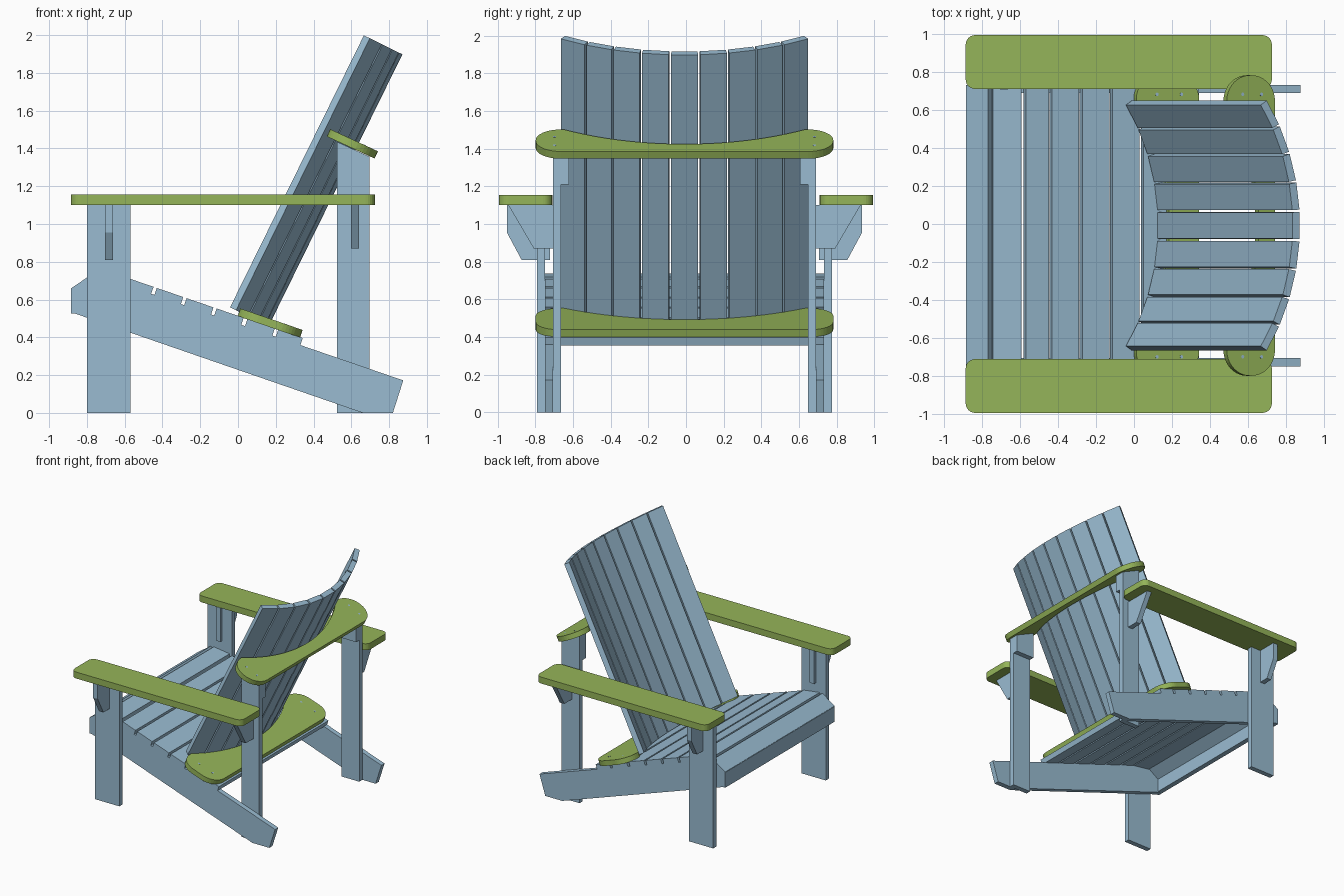
import bpy, bmesh
from math import sin, cos, pi, radians
from mathutils import Vector

if "Cube" in bpy.data.objects:
    bpy.data.objects.remove(bpy.data.objects["Cube"])

C = -0.008   # small sideways shift of the frame relative to the arms
T = 0.0425   # board thickness


def material(name, col):
    m = bpy.data.materials.new(name)
    m.diffuse_color = (*col, 1)
    m.use_nodes = True
    m.node_tree.nodes["Principled BSDF"].inputs["Base Color"].default_value = m.diffuse_color
    return m


BLUE = material("blue_paint", (0.32, 0.50, 0.64))
GREEN = material("green_paint", (0.30, 0.46, 0.10))


def prism(name, pts, place, h0, h1, mat=BLUE):
    """Extrude a 2D outline from h0 to h1; place(a, b, h) gives world coordinates."""
    bm = bmesh.new()
    lo = [bm.verts.new(place(a, b, h0)) for a, b in pts]
    hi = [bm.verts.new(place(a, b, h1)) for a, b in pts]
    bm.faces.new(lo)
    bm.faces.new(hi)
    n = len(pts)
    for i in range(n):
        j = (i + 1) % n
        bm.faces.new((lo[i], lo[j], hi[j], hi[i]))
    bmesh.ops.recalc_face_normals(bm, faces=bm.faces)
    me = bpy.data.meshes.new(name)
    bm.to_mesh(me)
    bm.free()
    me.materials.append(mat)
    ob = bpy.data.objects.new(name, me)
    bpy.context.collection.objects.link(ob)
    return ob


def arc(cx, cy, r, a0, a1, n=6):
    return [(cx + r * cos(radians(a0 + (a1 - a0) * i / n)),
             cy + r * sin(radians(a0 + (a1 - a0) * i / n))) for i in range(n + 1)]


def side_place(s):
    """Outline in x/z, extruded outwards in y on side s."""
    return lambda a, b, h: Vector((a, C + s * h, b))


def cross_place(s):
    """Outline in y/z, extruded along x."""
    return lambda a, b, h: Vector((h, C + s * a, b))


def flat_place(a, b, h):
    return Vector((a, b, h))


def rect(x0, x1, z0, z1):
    return [(x0, z0), (x1, z0), (x1, z1), (x0, z1)]


# Legs, rails, brackets and arms on both sides
for s, side in ((-1, "right"), (1, "left")):
    P = side_place(s)
    prism(f"front_leg_{side}", rect(-0.80, -0.57, 0, 1.10), P, 0.74, 0.7825)
    prism(f"side_rail_{side}",
          [(-0.875, 0.53), (0.66, 0), (0.82, 0), (0.875, 0.172), (-0.57, 0.668),
           (-0.755, 0.695), (-0.85, 0.632), (-0.875, 0.615)], P, 0.6975, 0.74)
    prism(f"rear_leg_{side}",
          [(0.525, 0), (0.695, 0), (0.695, 1.357), (0.525, 1.435)], P, 0.655, 0.6975)
    prism(f"rear_leg_block_{side}",
          [(0.525, 1.21), (0.695, 1.21), (0.695, 1.357), (0.525, 1.435)], P, 0.613, 0.655)
    prism(f"front_bracket_{side}",
          [(0.715, 0.81), (0.865, 0.81), (0.943, 0.955), (0.943, 1.10), (0.715, 1.10)],
          cross_place(s), -0.705, -0.663)
    prism(f"rear_bracket_{side}",
          [(0.6975, 0.87), (0.80, 0.87), (0.935, 1.10), (0.6975, 1.10)],
          cross_place(s), 0.597, 0.64)
    r, x0, x1 = 0.05, -0.885, 0.725
    y0, y1 = sorted((s * 0.71, s * 0.993))
    arm = (arc(x1 - r, y1 - r, r, 0, 90) + arc(x0 + r, y1 - r, r, 90, 180)
           + arc(x0 + r, y0 + r, r, 180, 270) + arc(x1 - r, y0 + r, r, 270, 360))
    prism(f"arm_{side}", arm, flat_place, 1.10, 1.155, GREEN)


# Seat slats: each runs across the chair, its top edge given by two points
def seat_slat(name, a, b):
    a, b = Vector(a), Vector(b)
    d = (b - a).normalized()
    n = Vector((d.y, -d.x)) * T
    prism(name, [a, b, b + n, a + n], side_place(1), -0.74, 0.74)


seat_slat("seat_nosing", (-0.883, 0.66), (-0.768, 0.738))
seat_slat("seat_slat_front", (-0.742, 0.738), (-0.592, 0.718))
for i, (xa, xb) in enumerate(((-0.568, -0.447), (-0.43, -0.29), (-0.272, -0.13),
                              (-0.113, 0.03), (0.05, 0.195), (0.213, 0.343))):
    seat_slat(f"seat_slat_{i + 1}", (xa, 0.514 - 0.343 * xa), (xb, 0.514 - 0.343 * xb))
prism("front_apron", rect(-0.883, -0.841, 0.525, 0.655), side_place(1), -0.74, 0.74)

# Back slats, set on an arc and leaning backwards
LEAN = radians(26.2)
UP = Vector((sin(LEAN), 0, cos(LEAN)))
BACK = Vector((cos(LEAN), 0, -sin(LEAN)))
R, STEP = 1.165, 0.129
BASE = Vector((-0.045, C, 0.56)) - BACK * R * cos(4.5 * STEP)


def back_place(y, w, h):
    return BASE + UP * h + BACK * w + Vector((0, y, 0))


for i in range(9):
    a0 = (i - 4.5) * STEP + 0.005
    a1 = a0 + STEP - 0.010
    pts = [(r * sin(a), r * cos(a)) for r, a in
           ((R, a0), (R, a1), (R + 0.042, a1), (R + 0.042, a0))]
    prism(f"back_slat_{i + 1}", pts, back_place, 0, 1.605)


# Curved cross supports holding the back, with screw heads near the ends
def support(name, front, back, r):
    front, back = Vector((front[0], 0, front[1])), Vector((back[0], 0, back[1]))
    width = (back - front).length
    d = (back - front).normalized()
    n = Vector((-d.z, 0, d.x))

    def place(a, b, h):
        return front + d * a + n * h + Vector((0, C + b, 0))

    half, hollow, depth = 0.79, 0.64, 0.185
    k = (hollow ** 2 + depth ** 2) / (2 * depth)
    curve = []
    for i in range(25):
        y = -hollow + 2 * hollow * i / 24
        curve.append(((k * k - y * y) ** 0.5 - k + depth, y))
    outline = (arc(width - r, half - r, r, 0, 90, 10) + arc(r, half - r, r, 90, 178, 10)
               + curve[::-1]
               + arc(r, r - half, r, 182, 270, 10) + arc(width - r, r - half, r, 270, 360, 10))
    prism(name, outline, place, -T, 0, GREEN)
    for s in (-1, 1):
        for f in (0.33, 0.72):
            prism(f"{name}_screw", arc(width * f, s * 0.69, 0.009, 0, 330, 11),
                  place, -0.01, 0.001)


support("lower_back_support", (0.012, 0.553), (0.342, 0.439), 0.125)
support("upper_back_support", (0.488, 1.502), (0.741, 1.385), 0.135)
